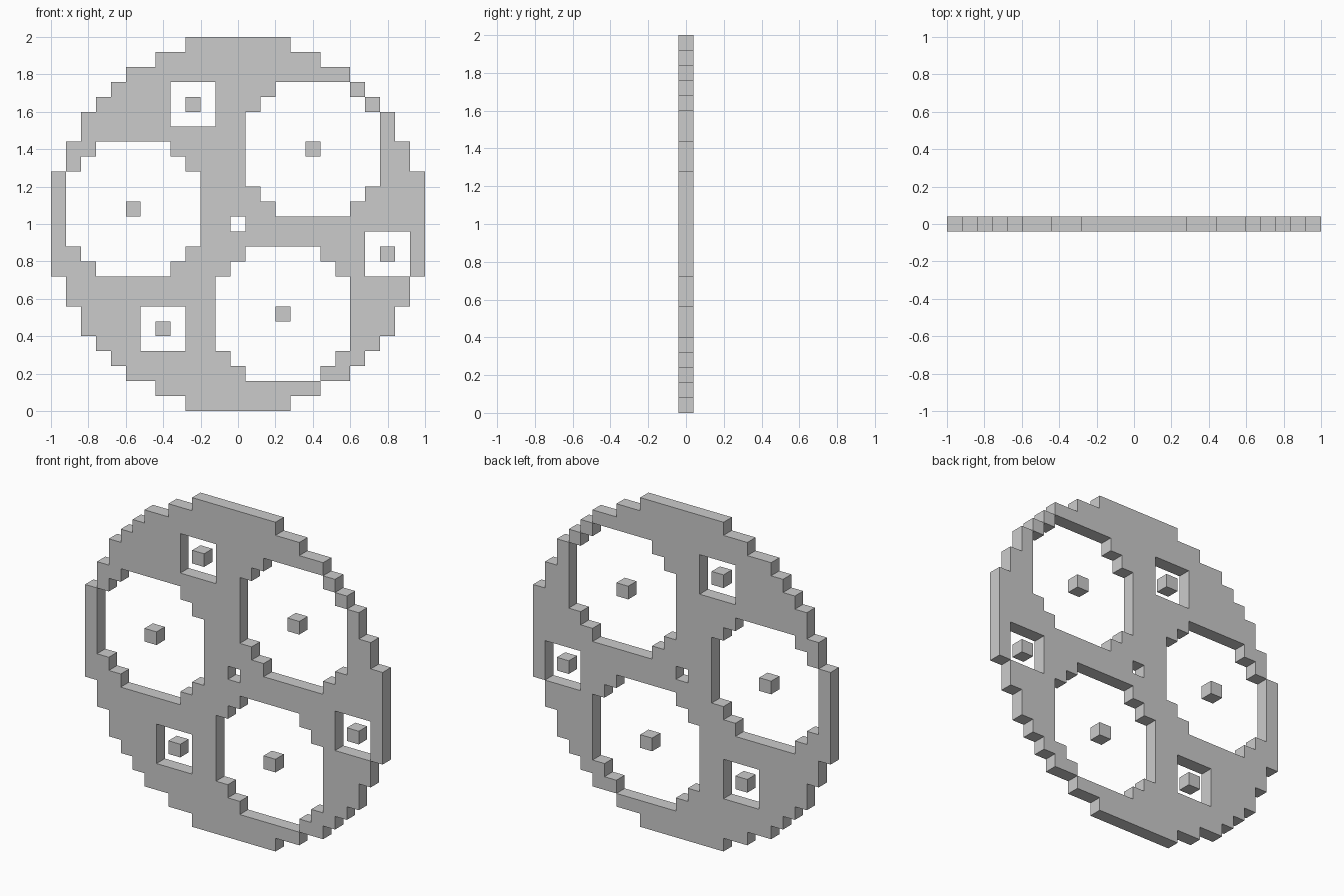
import bpy, bmesh, math
from mathutils import Matrix

if "Cube" in bpy.data.objects:
    bpy.data.objects.remove(bpy.data.objects["Cube"])

N = 25                 # blocks across the disc
B = 2.0 / N            # block size
MID = (0.0, 1.0)       # disc centre in x, z
BIG = [(0.40, 1.40), (-0.56, 1.08), (0.24, 0.52)]
SMALL = [(-0.24, 1.64), (0.80, 0.84), (-0.40, 0.44)]


def dist2(x, z, c):
    """Squared distance to c, measured in blocks."""
    return ((x - c[0]) / B) ** 2 + ((z - c[1]) / B) ** 2


def solid(x, z):
    """True where the stepped disc has material."""
    return (dist2(x, z, MID) < 155
            and dist2(x, z, MID) > 0.5
            and all(dist2(x, z, c) > 20.5 for c in BIG)
            and all(dist2(x, z, c) > 2.5 for c in SMALL))


# Blocky round plate with large, small and centre openings
bm = bmesh.new()
bmesh.ops.create_grid(bm, x_segments=N, y_segments=N, size=1.0)
bmesh.ops.rotate(bm, verts=bm.verts, cent=(0, 0, 0),
                 matrix=Matrix.Rotation(math.radians(90), 3, 'X'))
bmesh.ops.translate(bm, verts=bm.verts, vec=(0, 0, 1))
empty = [f for f in bm.faces
         if not solid(f.calc_center_median().x, f.calc_center_median().z)]
bmesh.ops.delete(bm, geom=empty, context='FACES')
mesh = bpy.data.meshes.new("stepped_plate")
bm.to_mesh(mesh)
bm.free()
plate = bpy.data.objects.new("stepped_plate", mesh)
bpy.context.collection.objects.link(plate)
thick = plate.modifiers.new("thickness", 'SOLIDIFY')
thick.thickness = B
thick.offset = 0

# Single block floating in the middle of each opening except the centre one
for kind, spots in (("large", BIG), ("small", SMALL)):
    for i, (x, z) in enumerate(spots, 1):
        bpy.ops.mesh.primitive_cube_add(size=B, location=(x, 0, z))
        bpy.context.object.name = f"{kind}_opening_block_{i}"
